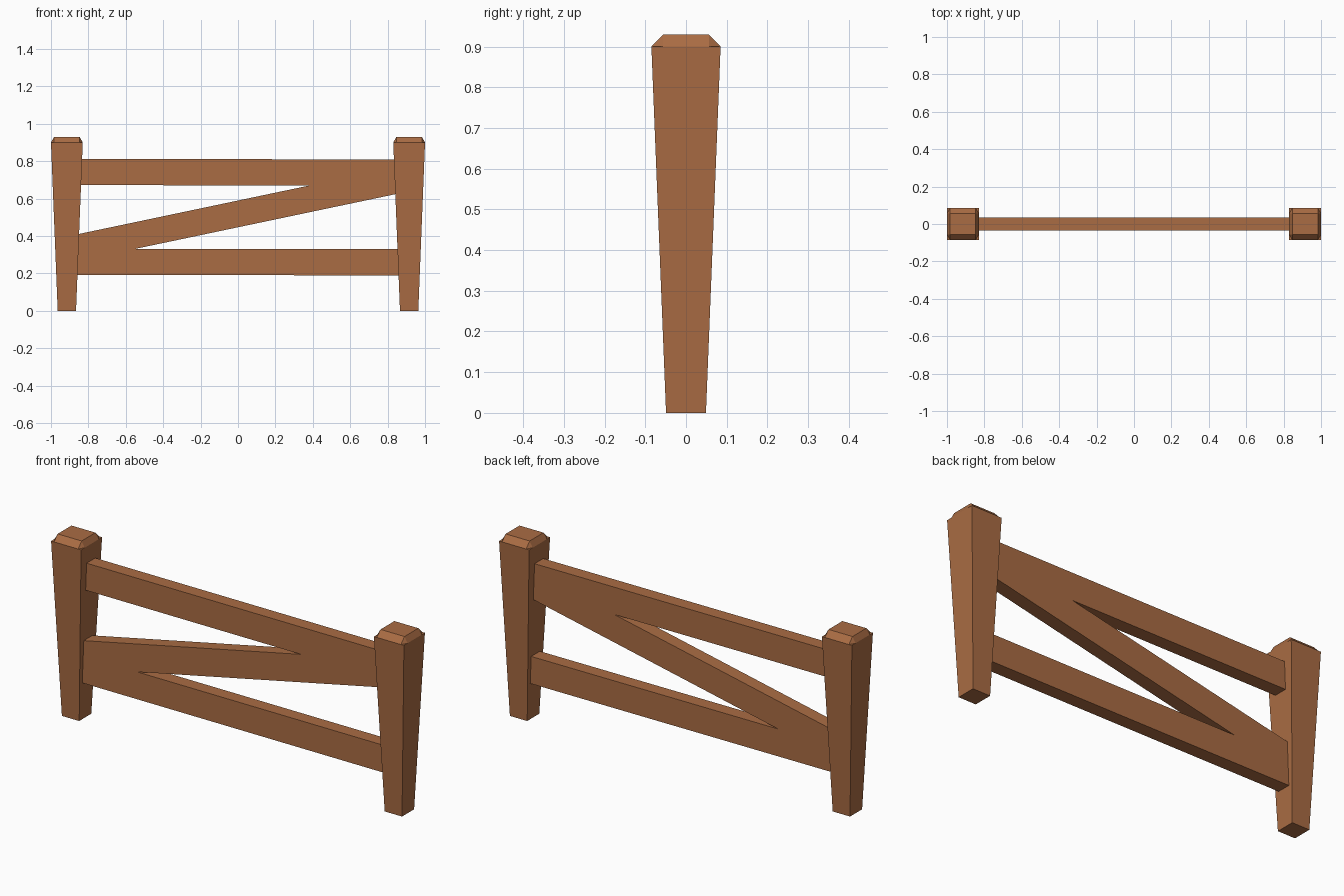
import bpy

if "Cube" in bpy.data.objects:
    bpy.data.objects.remove(bpy.data.objects["Cube"])

wood = bpy.data.materials.new("warm brown wood")
wood.diffuse_color = (0.40, 0.15, 0.057, 1)
wood.use_nodes = True
wood.node_tree.nodes["Principled BSDF"].inputs["Base Color"].default_value = wood.diffuse_color


def make(name, verts, faces):
    mesh = bpy.data.meshes.new(name)
    mesh.from_pydata(verts, [], faces)
    mesh.materials.append(wood)
    obj = bpy.data.objects.new(name, mesh)
    bpy.context.collection.objects.link(obj)
    return obj


def ring(hx, hy, cx, z):
    return [(cx + sx * hx, sy * hy, z) for sx, sy in ((-1, -1), (1, -1), (1, 1), (-1, 1))]


# Tapered post with a chamfered cap whose corners are cut
def post(name, cx):
    a, tx, ty, z = 0.085, 0.068, 0.056, 0.90
    verts = ring(0.049, 0.049, cx, 0) + ring(a, a, cx, z)       # 0-3 foot, 4-7 shoulder
    verts += ring(tx, a, cx, z) + ring(a, ty, cx, z)            # 8-11 y edges, 12-15 x edges
    verts += ring(tx, ty, cx, 0.93)                             # 16-19 cap top
    faces = [(3, 2, 1, 0), (16, 17, 18, 19),
             (0, 1, 5, 9, 8, 4), (1, 2, 6, 14, 13, 5),
             (2, 3, 7, 11, 10, 6), (3, 0, 4, 12, 15, 7),        # post sides
             (8, 9, 17, 16), (13, 14, 18, 17),
             (10, 11, 19, 18), (15, 12, 16, 19),                # cap slopes
             (12, 8, 16), (9, 13, 17), (14, 10, 18), (11, 15, 19),  # cut corners
             (4, 8, 12), (5, 13, 9), (6, 10, 14), (7, 15, 11)]  # small ledges
    make(name, verts, faces)


# Flat plank running between the posts, given end heights
def plank(name, z_left, z_right, height, x=0.88, hy=0.035):
    verts = [(sx * x, y, zc + s * height / 2)
             for y in (-hy, hy)
             for sx, zc, s in ((-1, z_left, -1), (1, z_right, -1), (1, z_right, 1), (-1, z_left, 1))]
    faces = [(0, 1, 2, 3), (7, 6, 5, 4), (0, 4, 5, 1), (1, 5, 6, 2), (2, 6, 7, 3), (3, 7, 4, 0)]
    make(name, verts, faces)


post("left_post", -0.915)
post("right_post", 0.915)
plank("top_rail", 0.742, 0.739, 0.14)
plank("bottom_rail", 0.262, 0.259, 0.14)
plank("diagonal_brace", 0.333, 0.703, 0.143)
